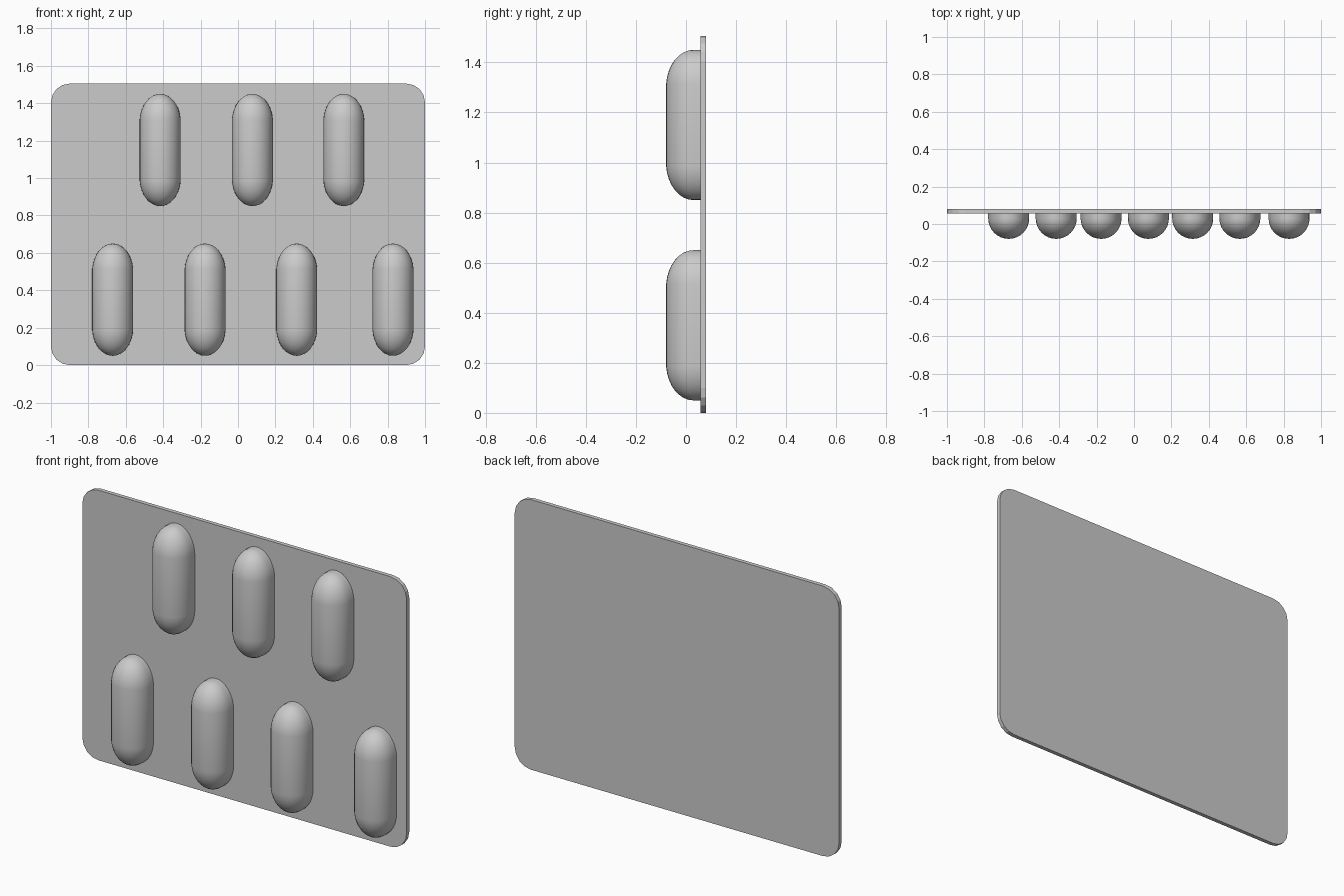
import bpy, bmesh, math

cube = bpy.data.objects.get("Cube")
if cube:
    bpy.data.objects.remove(cube, do_unlink=True)

# One plain grey for the whole pack
grey = bpy.data.materials.new("plain grey")
grey.use_nodes = True
colour = (0.6, 0.6, 0.6, 1)
grey.diffuse_color = colour
grey.node_tree.nodes["Principled BSDF"].inputs["Base Color"].default_value = colour

HEIGHT = 1.505
BACK, FRONT = 0.08, 0.057      # y of the two sheet faces
RADIUS = 0.11                  # blister half width
CAP, STRAIGHT = 0.15, 0.15     # blister end height, half of its straight part
DOME_Y = 0.03                  # where the dome meets its straight skirt


def finish(bm, name):
    bmesh.ops.recalc_face_normals(bm, faces=bm.faces)
    mesh = bpy.data.meshes.new(name)
    bm.to_mesh(mesh)
    bm.free()
    mesh.materials.append(grey)
    obj = bpy.data.objects.new(name, mesh)
    bpy.context.collection.objects.link(obj)
    return obj


def backing_sheet(corner=0.1, steps=4):
    # Rounded rectangle outline, extruded to the sheet thickness
    bm = bmesh.new()
    outline = []
    for quarter, (sx, sz) in enumerate([(1, 1), (-1, 1), (-1, -1), (1, -1)]):
        for i in range(steps + 1):
            a = (quarter + i / steps) * math.pi / 2
            x = sx * (1 - corner) + corner * math.cos(a)
            z = HEIGHT / 2 + sz * (HEIGHT / 2 - corner) + corner * math.sin(a)
            outline.append(bm.verts.new((x, FRONT, z)))
    face = bm.faces.new(outline)
    new = bmesh.ops.extrude_face_region(bm, geom=[face])["geom"]
    moved = [v for v in new if isinstance(v, bmesh.types.BMVert)]
    bmesh.ops.translate(bm, verts=moved, vec=(0, BACK - FRONT, 0))
    return finish(bm, "backing_sheet")


def blister_mesh():
    # Front half of a sphere, stretched into a capsule dome with a skirt
    bm = bmesh.new()
    bmesh.ops.create_uvsphere(bm, u_segments=32, v_segments=17, radius=1)
    bmesh.ops.bisect_plane(bm, geom=bm.verts[:] + bm.edges[:] + bm.faces[:],
                           plane_co=(0, 0, 0), plane_no=(0, 1, 0),
                           clear_outer=True, dist=0.0001)
    for v in bm.verts:
        side = math.copysign(STRAIGHT, v.co.z)
        v.co = (v.co.x * RADIUS, DOME_Y + v.co.y * RADIUS, v.co.z * CAP + side)
    rim = [e for e in bm.edges if e.is_boundary]
    new = bmesh.ops.extrude_edge_only(bm, edges=rim)["geom"]
    for v in new:
        if isinstance(v, bmesh.types.BMVert):
            v.co.y = FRONT + 0.005
    obj = finish(bm, "blister")
    bpy.context.view_layer.objects.active = obj
    obj.select_set(True)
    bpy.ops.object.shade_smooth_by_angle(angle=math.radians(40))
    return obj


backing_sheet()

# Two staggered rows of capsule blisters
first = blister_mesh()
mesh = first.data
bpy.data.objects.remove(first, do_unlink=True)
rows = {"upper": (1.15, (-0.416, 0.077, 0.566)),
        "lower": (0.35, (-0.67, -0.176, 0.314, 0.829))}
for row, (z, places) in rows.items():
    for i, x in enumerate(places, 1):
        blister = bpy.data.objects.new(f"{row}_blister_{i}", mesh)
        blister.location = (x, 0, z)
        bpy.context.collection.objects.link(blister)
